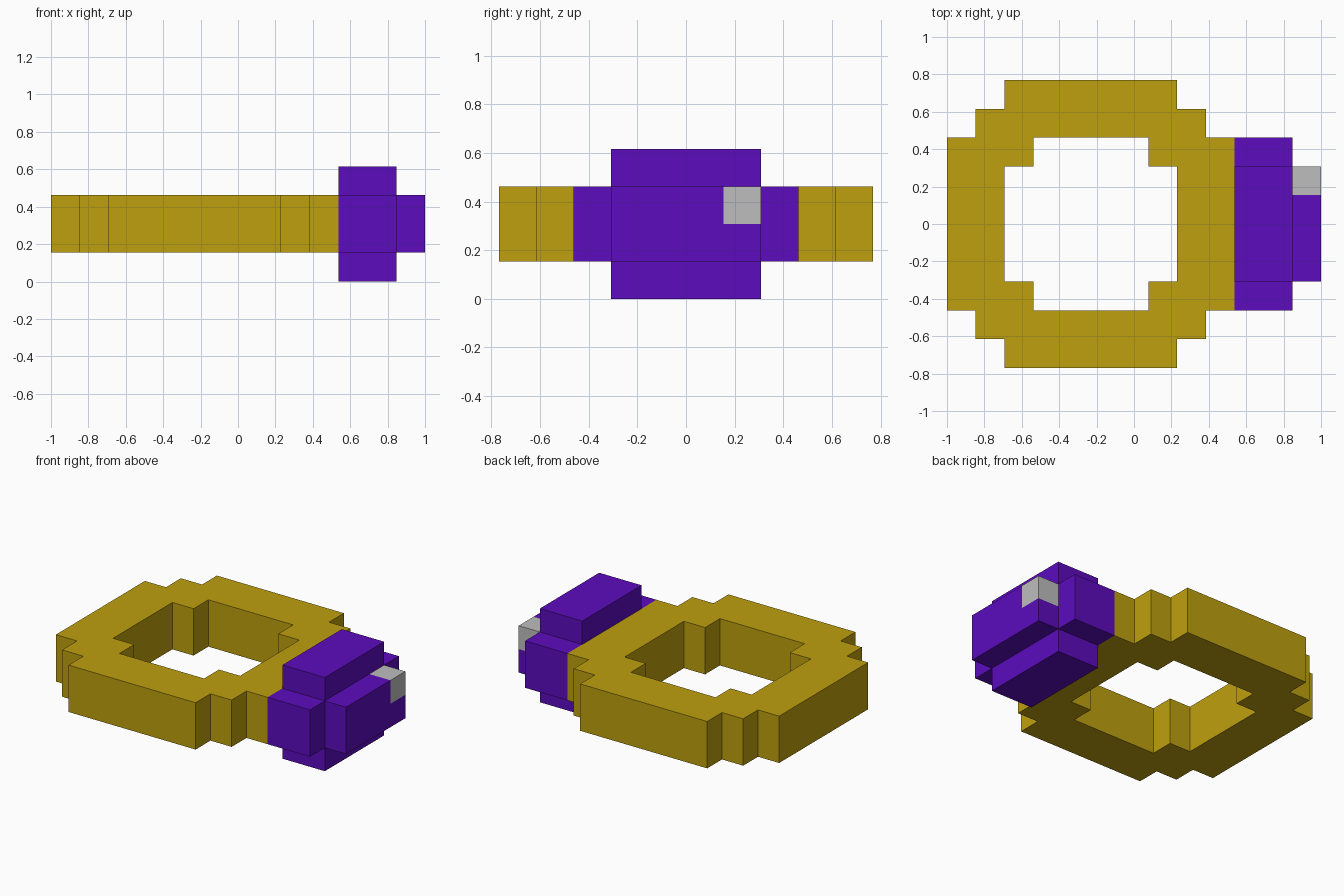
import bpy
import bmesh
from mathutils import Matrix, Vector

U = 2 / 13  # one block; all part sizes are in blocks

cube = bpy.data.objects.get("Cube")
if cube:
    bpy.data.objects.remove(cube, do_unlink=True)


def material(name, rgb):
    m = bpy.data.materials.new(name)
    m.use_nodes = True
    m.diffuse_color = (*rgb, 1)
    bsdf = next(n for n in m.node_tree.nodes if n.type == "BSDF_PRINCIPLED")
    bsdf.inputs["Base Color"].default_value = (*rgb, 1)
    return m


gold = material("gold", (0.515, 0.352, 0.0044))
purple = material("purple", (0.107, 0.0037, 0.515))
grey = material("light grey", (0.515, 0.515, 0.515))


def add_object(name, bm, mat):
    bmesh.ops.recalc_face_normals(bm, faces=bm.faces)
    mesh = bpy.data.meshes.new(name)
    bm.to_mesh(mesh)
    bm.free()
    mesh.materials.append(mat)
    obj = bpy.data.objects.new(name, mesh)
    bpy.context.collection.objects.link(obj)
    return obj


def slab(name, profile, x0, x1, mat):
    """Extrude a (y, z) profile along x."""
    bm = bmesh.new()
    face = bm.faces.new([bm.verts.new((x0 * U, y * U, z * U)) for y, z in profile])
    new = bmesh.ops.extrude_face_region(bm, geom=[face])["geom"]
    verts = [g for g in new if isinstance(g, bmesh.types.BMVert)]
    bmesh.ops.translate(bm, verts=verts, vec=Vector(((x1 - x0) * U, 0, 0)))
    return add_object(name, bm, mat)


# Ring band: a stepped quarter, mirrored both ways and thickened
outer = [(5, 0), (5, 3), (4, 3), (4, 4), (3, 4), (3, 5), (0, 5)]
inner = [(0, 3), (2, 3), (2, 2), (3, 2), (3, 0)]
bm = bmesh.new()
quarter = bm.faces.new([bm.verts.new((x * U, y * U, 0)) for x, y in outer + inner])
band = add_object("ring_band", bm, gold)
band.location = (-1.5 * U, 0, 2 * U)
mirror = band.modifiers.new("Mirror", "MIRROR")
mirror.use_axis = (True, True, False)
thick = band.modifiers.new("Thickness", "SOLIDIFY")
thick.thickness = 2 * U
thick.offset = 0

# Gem: cross-shaped body, raised face with a notched corner, and a glint in the notch
cross = [(-2, 0), (2, 0), (2, 1), (3, 1), (3, 3), (2, 3),
         (2, 4), (-2, 4), (-2, 3), (-3, 3), (-3, 1), (-2, 1)]
slab("gem_body", cross, 3.5, 5.5, purple)
slab("gem_face", [(-2, 1), (2, 1), (2, 2), (1, 2), (1, 3), (-2, 3)], 5.5, 6.5, purple)
slab("gem_glint", [(1, 2), (2, 2), (2, 3), (1, 3)], 5.5, 6.5, grey)
